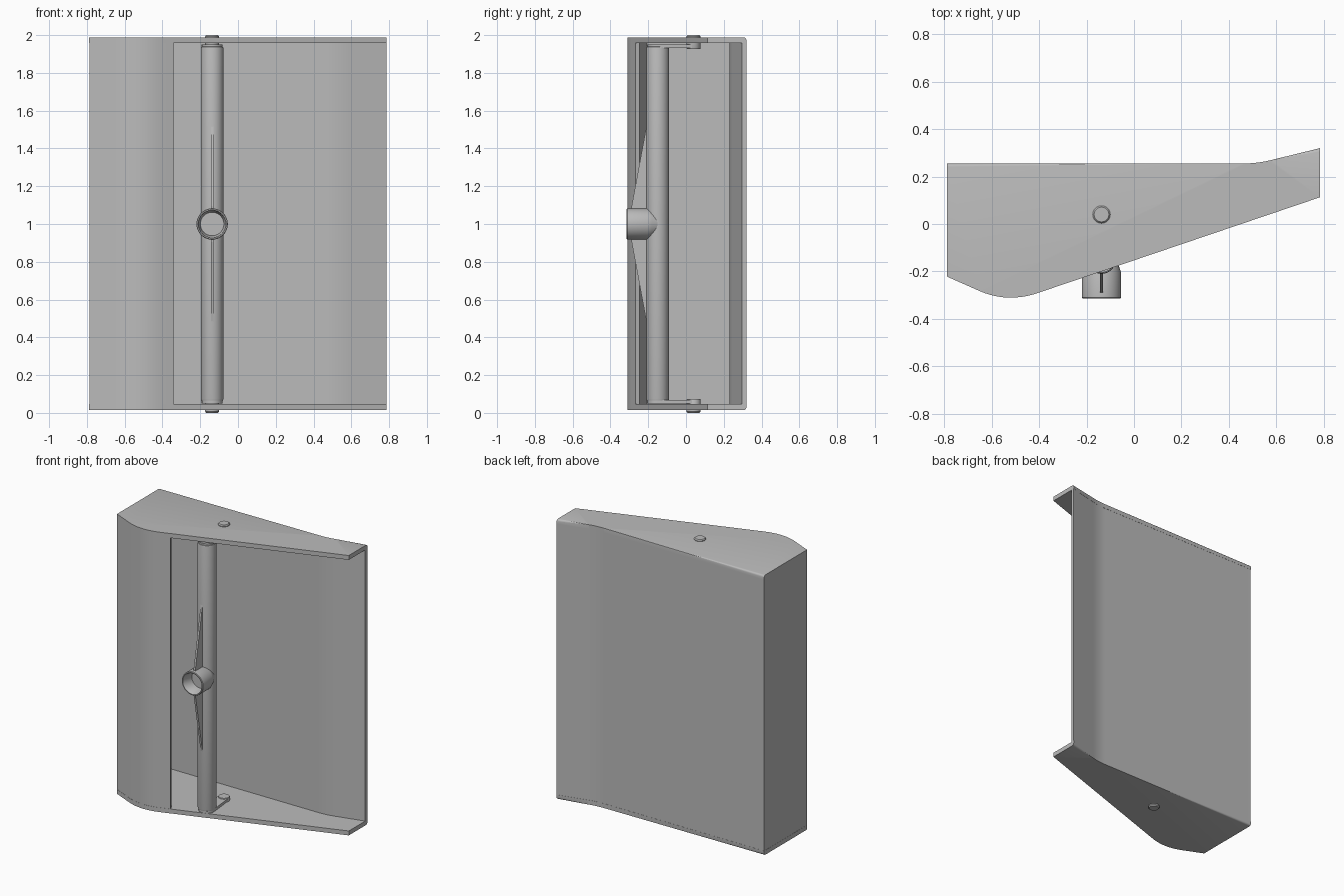
import bpy, bmesh, math
from mathutils import Vector

if "Cube" in bpy.data.objects:
    bpy.data.objects.remove(bpy.data.objects["Cube"])

grey = bpy.data.materials.new("plain grey")
grey.diffuse_color = (0.5, 0.5, 0.5, 1)
grey.use_nodes = True
grey.node_tree.nodes["Principled BSDF"].inputs["Base Color"].default_value = grey.diffuse_color
PX, PY, PIN_Y = -0.137, -0.15, 0.04


def finish(name, bm, smooth=True):
    bmesh.ops.recalc_face_normals(bm, faces=bm.faces)
    me = bpy.data.meshes.new(name)
    bm.to_mesh(me)
    bm.free()
    me.materials.append(grey)
    ob = bpy.data.objects.new(name, me)
    bpy.context.collection.objects.link(ob)
    if smooth:
        bpy.ops.object.select_all(action='DESELECT')
        ob.select_set(True)
        bpy.context.view_layer.objects.active = ob
        bpy.ops.object.shade_smooth_by_angle(angle=math.radians(35))
    return ob


def prism(pts, lo, hi, axis='z'):
    """Extrude a 2D outline along z (xy outline) or x (yz outline)."""
    bm = bmesh.new()
    put = (lambda p, t: (p[0], p[1], t)) if axis == 'z' else (lambda p, t: (t, p[0], p[1]))
    a = [bm.verts.new(put(p, lo)) for p in pts]
    b = [bm.verts.new(put(p, hi)) for p in pts]
    bm.faces.new(a)
    bm.faces.new(b)
    n = len(pts)
    for i in range(n):
        bm.faces.new((a[i], a[(i + 1) % n], b[(i + 1) % n], b[i]))
    return bm


def lathe(name, profile, centre, axis='z', n=40):
    """Spin (radius, offset) pairs about an axis through centre."""
    bm = bmesh.new()
    c = Vector(centre)
    rings = []
    for r, h in profile:
        ring = []
        for i in range(n):
            u, v = r * math.cos(math.tau * i / n), r * math.sin(math.tau * i / n)
            ring.append(bm.verts.new(c + Vector((u, v, h) if axis == 'z' else (u, h, v))))
        rings.append(ring)
    for a, b in zip(rings, rings[1:]):
        for i in range(n):
            bm.faces.new((a[i], a[(i + 1) % n], b[(i + 1) % n], b[i]))
    bm.faces.new(rings[0])
    bm.faces.new(rings[-1])
    return finish(name, bm)


def bend(p, c, q, n=10):
    p, c, q = Vector(p), Vector(c), Vector(q)
    return [p * (1 - t) ** 2 + c * 2 * t * (1 - t) + q * t * t for t in (i / n for i in range(n + 1))]


def offset(path, d):
    """Shift an open path sideways with mitred corners."""
    out = []
    for i, p in enumerate(path):
        dirs = []
        if i > 0:
            dirs.append((p - path[i - 1]).normalized())
        if i < len(path) - 1:
            dirs.append((path[i + 1] - p).normalized())
        ns = [Vector((e.y, -e.x)) for e in dirs]
        m = sum(ns, Vector((0, 0))).normalized()
        out.append(p + m * d / m.dot(ns[0]))
    return out


# shared outline: front bulge and rear bend
nose = bend((-0.40, -0.289), (-0.53, -0.335), (-0.65, -0.283))
tail = bend((0.46, 0.255), (0.52, 0.255), (0.58, 0.27))
left = [Vector((-0.788, -0.222)), Vector((-0.788, 0.255))]
end = Vector((0.785, 0.32))
outline = nose + left + tail + [end, Vector((0.785, 0.113))]

# end plates with softened rear edge
for name, lo, hi, outer in (("bottom_plate", 0.015, 0.046, 0.015), ("top_plate", 1.957, 1.988, 1.988)):
    bm = prism(outline, lo, hi)
    edges = [e for e in bm.edges if all(abs(v.co.z - outer) < 1e-4 and v.co.y > 0.25 for v in e.verts)]
    bmesh.ops.bevel(bm, geom=edges, offset=0.014, segments=3, affect='EDGES', profile=0.5)
    finish(name, bm)

# wrapped wall: front lip, left side and back
wall = [Vector((-0.34, -0.269))] + nose + left + tail + [end]
inner = offset(wall, 0.025)
sign = 1 if inner[len(nose) + 2].x > -0.788 else -1
outer_path = offset(wall, sign * 0.001)
inner = offset(wall, sign * 0.025)
inner[-1].x = outer_path[-1].x = 0.785
finish("wrapped_wall", prism(outer_path + inner[::-1], 0.046, 1.957))

# upright grip pole
lathe("grip_pole", [(0.052, 0.063), (0.058, 0.066), (0.060, 0.074),
                    (0.060, 1.929), (0.058, 1.937), (0.052, 1.940)], (PX, PY, 0))

# round socket with a hollow mouth, fairing into the pole
lathe("socket", [(0.062, -0.23), (0.071, -0.31), (0.074, -0.314), (0.080, -0.314), (0.083, -0.310),
                 (0.083, -0.205), (0.074, -0.18), (0.055, -0.14)], (PX, 0, 1), axis='y', n=48)

for s, tag in ((-1, "lower"), (1, "upper")):
    z = lambda h: 1 + s * h
    # thin gusset fin between socket and pole
    fin = [(-0.288, z(0.07)), (-0.288, z(0.095)), (-0.207, z(0.53)), (-0.18, z(0.53)), (-0.18, z(0.07))]
    finish(tag + "_fin", prism(fin, PX - 0.007, PX + 0.007, axis='x'), smooth=False)
    # crank arm from the pole to the pivot
    arm = []
    for i in range(13):
        a = math.pi * i / 12
        arm.append((PX + 0.036 * math.cos(a), PIN_Y - 0.008 + 0.036 * math.sin(a)))
    for i in range(13):
        a = math.pi + math.pi * i / 12
        arm.append((PX + 0.055 * math.cos(a), PY + 0.055 * math.sin(a)))
    finish(tag + "_arm", prism(arm, *sorted((z(0.932), z(0.950)))))
    # pivot pin through the end plate
    lathe(tag + "_pivot", [(0.035, s * 0.926), (0.037, s * 0.93), (0.037, s * 0.993),
                           (0.031, s * 1.0)], (PX, PIN_Y, 1), n=32)
